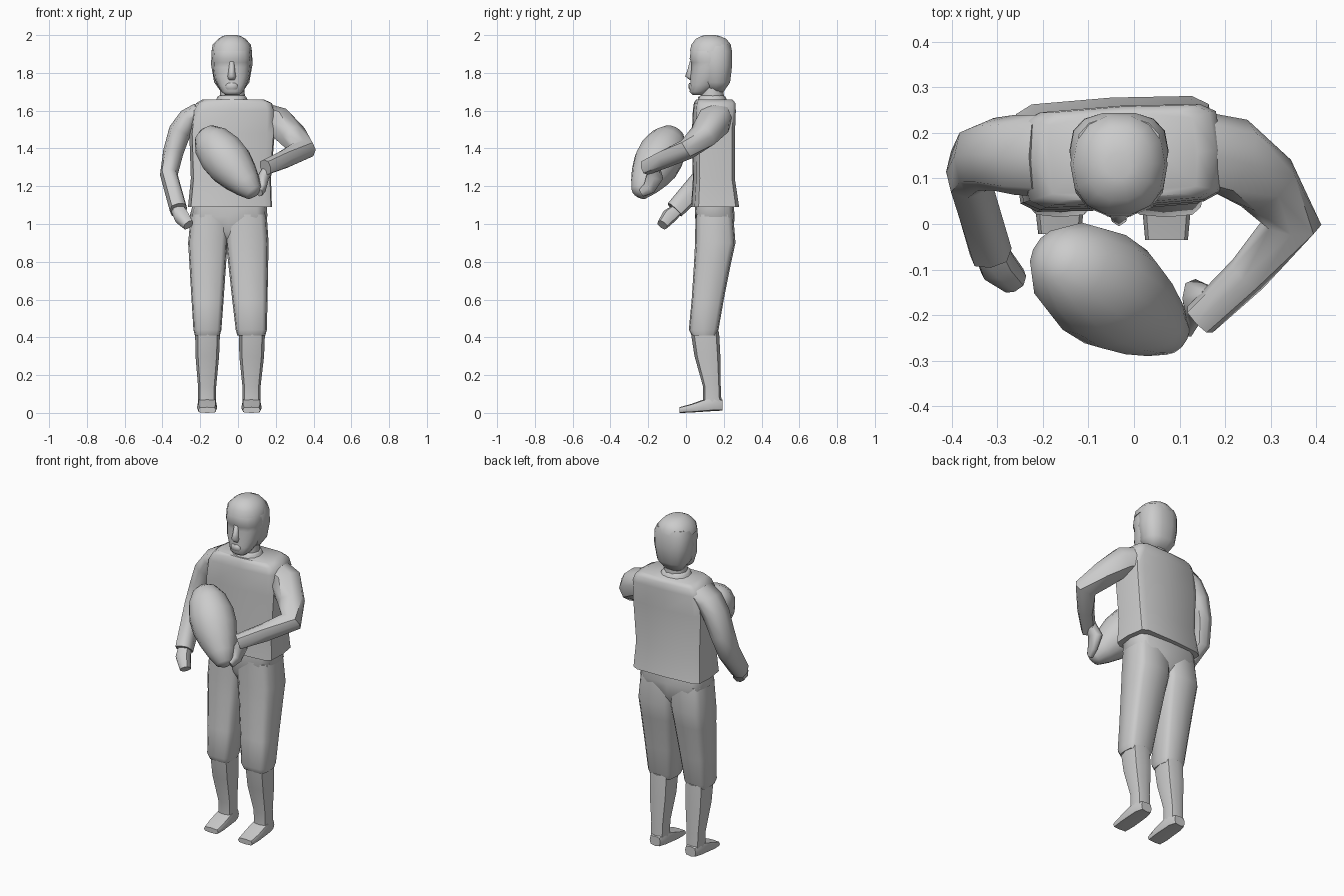
import bpy, bmesh, math
from mathutils import Vector, Matrix


def spow(v, e):
    return math.copysign(abs(v) ** e, v)


def unit_ring(n, p):
    """Superellipse: p = 2 is round, larger is boxier."""
    return [(spow(math.cos(2 * math.pi * i / n), 2 / p),
             spow(math.sin(2 * math.pi * i / n), 2 / p)) for i in range(n)]


def skin(name, rings, angle=55):
    bm = bmesh.new()
    loops = [[bm.verts.new(p) for p in r] for r in rings]
    n = len(loops[0])
    for a, b in zip(loops, loops[1:]):
        for i in range(n):
            j = (i + 1) % n
            bm.faces.new((a[i], a[j], b[j], b[i]))
    bm.faces.new(loops[0])
    bm.faces.new(loops[-1])
    bmesh.ops.recalc_face_normals(bm, faces=bm.faces)
    me = bpy.data.meshes.new(name)
    bm.to_mesh(me)
    bm.free()
    ob = bpy.data.objects.new(name, me)
    bpy.context.collection.objects.link(ob)
    bpy.ops.object.select_all(action='DESELECT')
    ob.select_set(True)
    bpy.context.view_layer.objects.active = ob
    bpy.ops.object.shade_smooth_by_angle(angle=math.radians(angle))
    return ob


def stack(name, rows, n=12, p=3, axis='z', yaw=0, angle=55):
    """Rows are (position, x0, x1, v0, v1), stacked along z or y."""
    rings = []
    for k, x0, x1, v0, v1 in rows:
        ring = []
        for c, s in unit_ring(n, p):
            x, v = (x0 + x1) / 2 + c * (x1 - x0) / 2, (v0 + v1) / 2 + s * (v1 - v0) / 2
            ring.append(Vector((x, v, k) if axis == 'z' else (x, k, v)))
        mid = sum(ring, Vector()) / n
        rot = Matrix.Rotation(math.radians(yaw), 3, 'Z')
        rings.append([mid + rot @ (q - mid) for q in ring])
    return skin(name, rings, angle)


def limb(name, nodes, ref, n=8, p=2.6):
    """Nodes are (x, y, z, side radius, other radius) along a path."""
    pts = [Vector(q[:3]) for q in nodes]
    rings = []
    for i, q in enumerate(nodes):
        a = (pts[i] - pts[i - 1]).normalized() if i else Vector()
        b = (pts[i + 1] - pts[i]).normalized() if i + 1 < len(pts) else Vector()
        t = (a + b).normalized()
        side = t.cross(Vector(ref)).normalized()
        other = side.cross(t)
        rings.append([pts[i] + side * q[3] * c + other * q[4] * s for c, s in unit_ring(n, p)])
    return skin(name, rings)


# Shirt body and collar
stack("shirt", [(1.09, -.265, .18, .03, .278), (1.24, -.25, .175, .04, .255),
                (1.48, -.258, .195, .035, .255), (1.60, -.245, .195, .04, .26),
                (1.64, -.222, .18, .045, .258), (1.658, -.19, .14, .055, .245)], p=6, yaw=3)
stack("collar", [(1.63, -.125, .06, .055, .225), (1.672, -.11, .045, .065, .21),
                 (1.68, -.10, .035, .075, .20)], p=2.3)

# Breeches: hips narrowing to a V between two tapering legs
stack("hips", [(.87, -.062, -.052, .10, .20), (.96, -.19, .09, .06, .25),
               (1.04, -.256, .156, .047, .258), (1.12, -.235, .150, .05, .25)], p=4.5)
for side, hip, top, hem in (("right", (-.25, -.045), (-.264, -.055), (-.236, -.088)),
                            ("left", (-.07, .152), (-.064, .162), (-.012, .153))):
    def wide(f):
        return [top[i] + (hem[i] - top[i]) * f for i in (0, 1)]
    stack(side + "_breeches_leg", [(1.05, *hip, .05, .25), (.90, *top, .048, .262),
                                   (.80, *wide(.22), .043, .24),
                                   (.60, *wide(.64), .03, .20), (.44, *hem, .015, .172),
                                   (.41, hem[0] + .008, hem[1] - .008, .03, .16)], n=12, p=4)

# Lower legs and shoes
for side, x0, x1, toe in (("right", -.217, -.11, -.022), ("left", .015, .128, -.035)):
    mid = (x0 + x1) / 2
    stack(side + "_shin", [(.43, x0 - .01, x1 + .015, .025, .175), (.30, x0 - .008, x1 + .01, .045, .182),
                           (.14, mid - .048, mid + .048, .09, .184), (.05, mid - .047, mid + .047, .09, .188)],
          n=8, p=2.8)
    stack(side + "_shoe", [(.192, mid - .035, mid + .035, .012, .07), (.15, mid - .05, mid + .05, .01, .085),
                           (.09, mid - .052, mid + .052, .006, .07), (.03, mid - .053, mid + .053, .002, .048),
                           (toe, mid - .047, mid + .047, 0, .03)], n=8, p=4, axis='y')

# Hanging right arm: sleeve and hand
X, Z = (1, 0, 0), (0, 0, 1)
limb("right_arm", [(-.205, .15, 1.60, .09, .045), (-.262, .152, 1.56, .088, .055),
                   (-.308, .153, 1.49, .08, .06), (-.343, .145, 1.38, .072, .054),
                   (-.366, .115, 1.26, .067, .047), (-.315, -.06, 1.075, .05, .047)], X)
limb("right_hand", [(-.325, -.035, 1.085, .032, .035), (-.30, -.09, 1.04, .04, .042),
                    (-.262, -.125, .995, .03, .03)], X)

# Bent left arm: sleeve and hand tucking the ball
limb("left_arm", [(.10, .17, 1.585, .085, .066), (.215, .148, 1.54, .088, .082),
                  (.29, .09, 1.465, .075, .068), (.348, .005, 1.395, .064, .055),
                  (.25, -.11, 1.345, .046, .05), (.145, -.21, 1.30, .04, .042)], Z)
limb("left_hand", [(.17, -.17, 1.31, .03, .03), (.135, -.165, 1.25, .045, .03),
                   (.13, -.195, 1.19, .035, .02), (.115, -.235, 1.165, .022, .015)], X)

# Ball: turned profile along a slanted axis
axis = Vector((.29, -.195, -.345)).normalized()
centre = Vector((-.052, -.152, 1.328))
limb("ball", [(*(centre + axis * t), r, r) for t, r in
              ((-.232, .025), (-.212, .064), (-.15, .104), (-.06, .125), (.02, .123),
               (.10, .103), (.17, .077), (.23, .048), (.245, .02))], Z, n=14, p=2)

# Neck, head and face
stack("neck", [(1.62, -.10, .04, .075, .205), (1.78, -.09, .03, .08, .20)], n=10, p=2)
stack("head", [(1.682, -.065, .005, .035, .085), (1.70, -.088, .028, .018, .12),
               (1.735, -.108, .045, .022, .17), (1.78, -.128, .062, .022, .20),
               (1.83, -.134, .068, .028, .22), (1.855, -.135, .07, .026, .225),
               (1.875, -.137, .072, .017, .225), (1.93, -.132, .066, .025, .22),
               (1.97, -.10, .034, .06, .19)], n=14, p=2.4)
stack("nose", [(1.762, -.058, -.008, .02, .06), (1.782, -.056, -.010, -.005, .06),
               (1.81, -.052, -.014, .006, .06), (1.86, -.048, -.018, .02, .06)], n=8, p=1.8, angle=80)
stack("mouth", [(1.712, -.064, -.002, .017, .05), (1.722, -.068, .002, .012, .05),
                (1.738, -.066, 0, .012, .05), (1.747, -.056, -.010, .018, .05)], n=8, p=2.4)

# Hair cap and the longer sides and back
stack("hair_top", [(1.915, -.140, .074, .018, .245), (1.95, -.134, .068, .026, .24),
                   (1.98, -.105, .04, .05, .215), (1.995, -.08, .014, .08, .18),
                   (2.0, -.06, -.006, .10, .155)], n=14, p=2.2)
stack("hair_back", [(1.70, -.09, .024, .12, .20), (1.75, -.126, .06, .085, .235),
                    (1.84, -.142, .076, .075, .246), (1.915, -.141, .075, .07, .246),
                    (1.95, -.128, .062, .075, .235)], n=14, p=2.6)
